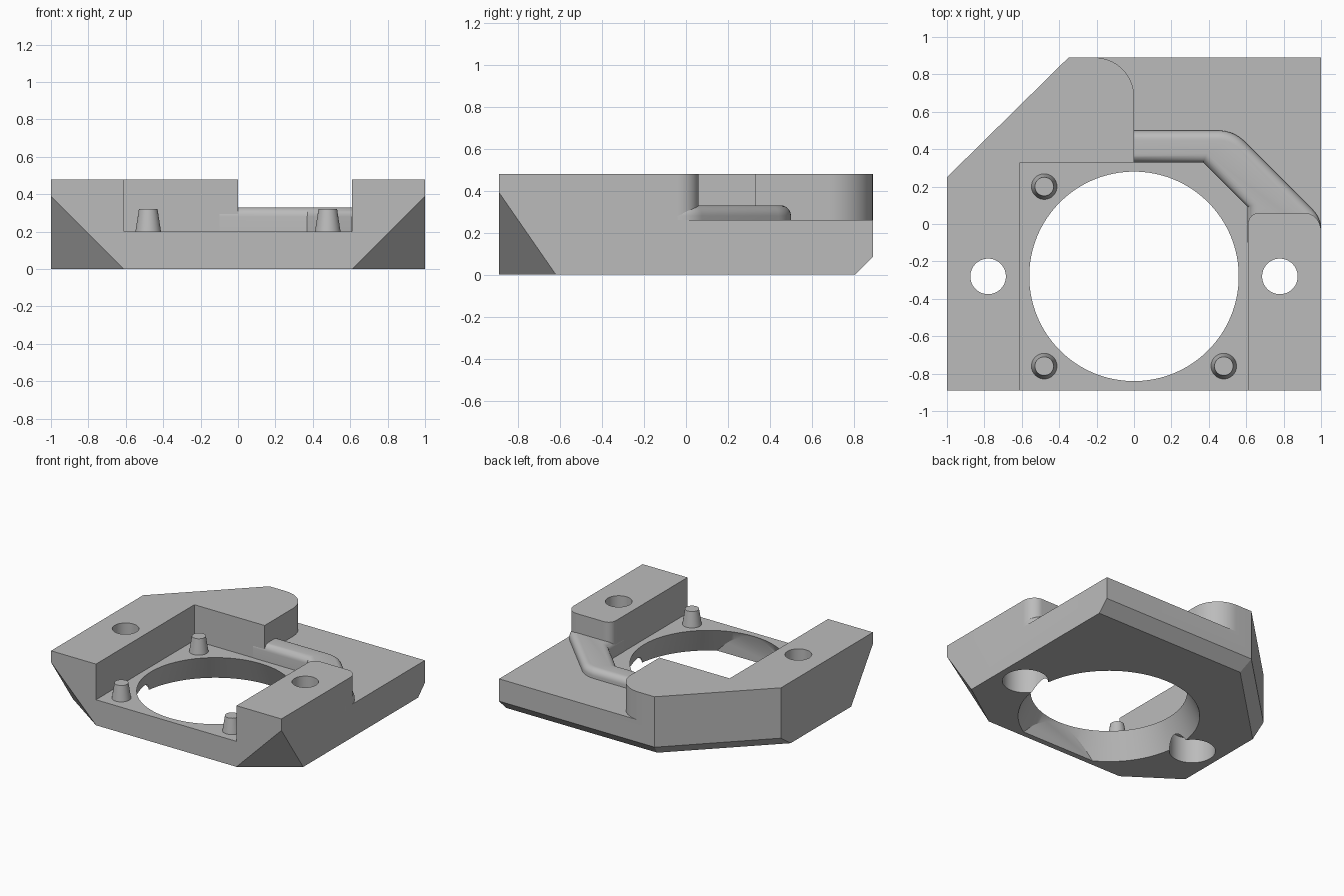
import bpy, bmesh, math
from mathutils import Vector

cube = bpy.data.objects.get("Cube")
if cube:
    bpy.data.objects.remove(cube, do_unlink=True)

grey = bpy.data.materials.new("plain_grey")
grey.use_nodes = True
colour = (0.5, 0.5, 0.5, 1)
grey.diffuse_color = colour
grey.node_tree.nodes["Principled BSDF"].inputs["Base Color"].default_value = colour


def make(name, bm):
    bmesh.ops.recalc_face_normals(bm, faces=bm.faces)
    mesh = bpy.data.meshes.new(name)
    bm.to_mesh(mesh)
    bm.free()
    mesh.materials.append(grey)
    obj = bpy.data.objects.new(name, mesh)
    bpy.context.collection.objects.link(obj)
    return obj


def prism(points, z0, z1):
    bm = bmesh.new()
    face = bm.faces.new([bm.verts.new((x, y, z0)) for x, y in points])
    side = bmesh.ops.extrude_face_region(bm, geom=[face])
    verts = [v for v in side["geom"] if isinstance(v, bmesh.types.BMVert)]
    bmesh.ops.translate(bm, verts=verts, vec=(0, 0, z1 - z0))
    return bm


def cone(x, y, z0, z1, r0, r1, n=64):
    bm = bmesh.new()
    bmesh.ops.create_cone(bm, cap_ends=True, segments=n, radius1=r0, radius2=r1, depth=z1 - z0)
    bmesh.ops.translate(bm, verts=bm.verts, vec=(x, y, (z0 + z1) / 2))
    return bm


def slice_off(bm, point, normal):
    cut = bmesh.ops.bisect_plane(bm, geom=bm.verts[:] + bm.edges[:] + bm.faces[:],
                                 plane_co=point, plane_no=Vector(normal).normalized(), clear_outer=True)
    edges = [e for e in cut["geom_cut"] if isinstance(e, bmesh.types.BMEdge)]
    bmesh.ops.contextual_create(bm, geom=edges)


def arc(cx, cy, rx, ry, a0, a1, n=16):
    angles = [math.radians(a0 + (a1 - a0) * i / n) for i in range(n + 1)]
    return [(cx + rx * math.cos(a), cy + ry * math.sin(a)) for a in angles]


def smooth(obj):
    bpy.ops.object.select_all(action="DESELECT")
    obj.select_set(True)
    bpy.context.view_layer.objects.active = obj
    bpy.ops.object.shade_smooth_by_angle(angle=math.radians(30))


# Main block with chamfered back and angled front corners
bm = prism([(-1, -.89), (1, -.89), (1, .89), (-.35, .89), (-1, .25)], 0, .48)
slice_off(bm, (0, .89, .085), (0, 1, -1))
slice_off(bm, (-1, .25, .085), (-.702, .712, -1))
for s in (-1, 1):
    slice_off(bm, (s * .61, -.89, 0), (s / .39, -1 / .27, -1 / .39))
body = make("body", bm)

# Cutters: front recess, back step, flared opening, screw holes
cutters = [make("recess_cutter", prism(
    [(-.61, -1), (.61, -1), (.61, .09), (.37, .33), (-.61, .33)], .2, .6))]

step = [(0, .28)] + arc(-.21, .68, .21, .21, 0, 90) + [(-.21, 1.1), (1.1, 1.1), (1.1, -.04)]
step += arc(.91, -.04, .09, .1, 0, 90) + arc(.67, 0, .06, .06, 90, 180) + [(.5, 0)]
cutters.append(make("step_cutter", prism(step, .26, .6)))

flare = cone(0, -.28, -.05, .25, .6725, .5375, 128)
slice_off(flare, (0, -.845, 0), (0, -1, 0))
cutters.append(make("opening_cutter", flare))
for s in (-1, 1):
    cutters.append(make("screw_cutter", cone(s * .78, -.28, -.1, .6, .095, .095)))
    cutters.append(make("counterbore_cutter", cone(s * .78, -.28, -.1, .2, .165, .165)))

for cutter in cutters:
    cutter.hide_render = True
    mod = body.modifiers.new(cutter.name, "BOOLEAN")
    mod.operation, mod.solver, mod.object = "DIFFERENCE", "EXACT", cutter
depsgraph = bpy.context.evaluated_depsgraph_get()
carved = bpy.data.meshes.new_from_object(body.evaluated_get(depsgraph))
body.modifiers.clear()
body.data = carved
for cutter in cutters:
    bpy.data.objects.remove(cutter, do_unlink=True)
smooth(body)

# Rounded ridge running around the back corner of the recess
outline = [(-.1, .328), (.37, .328), (.608, .09), (.608, -.1), (1, -.1), (1, -.03)]
outline += arc(.85, -.03, .15, .15, 10, 45, 6)
outline += arc(.45, .3, .2, .2, 45, 90, 8) + [(-.1, .5)]
bm = prism(outline, .16, .33)
top = [e for e in bm.edges if all(v.co.z > .32 for v in e.verts)]
bmesh.ops.bevel(bm, geom=top, offset=.05, segments=6, profile=.5, affect="EDGES")
smooth(make("ridge", bm))

# Tapered locating pegs
for name, x, y in (("back_right_peg", -.48, .2), ("front_right_peg", -.48, -.76), ("front_left_peg", .48, -.76)):
    smooth(make(name, cone(x, y, .19, .32, .07, .05, 40)))
